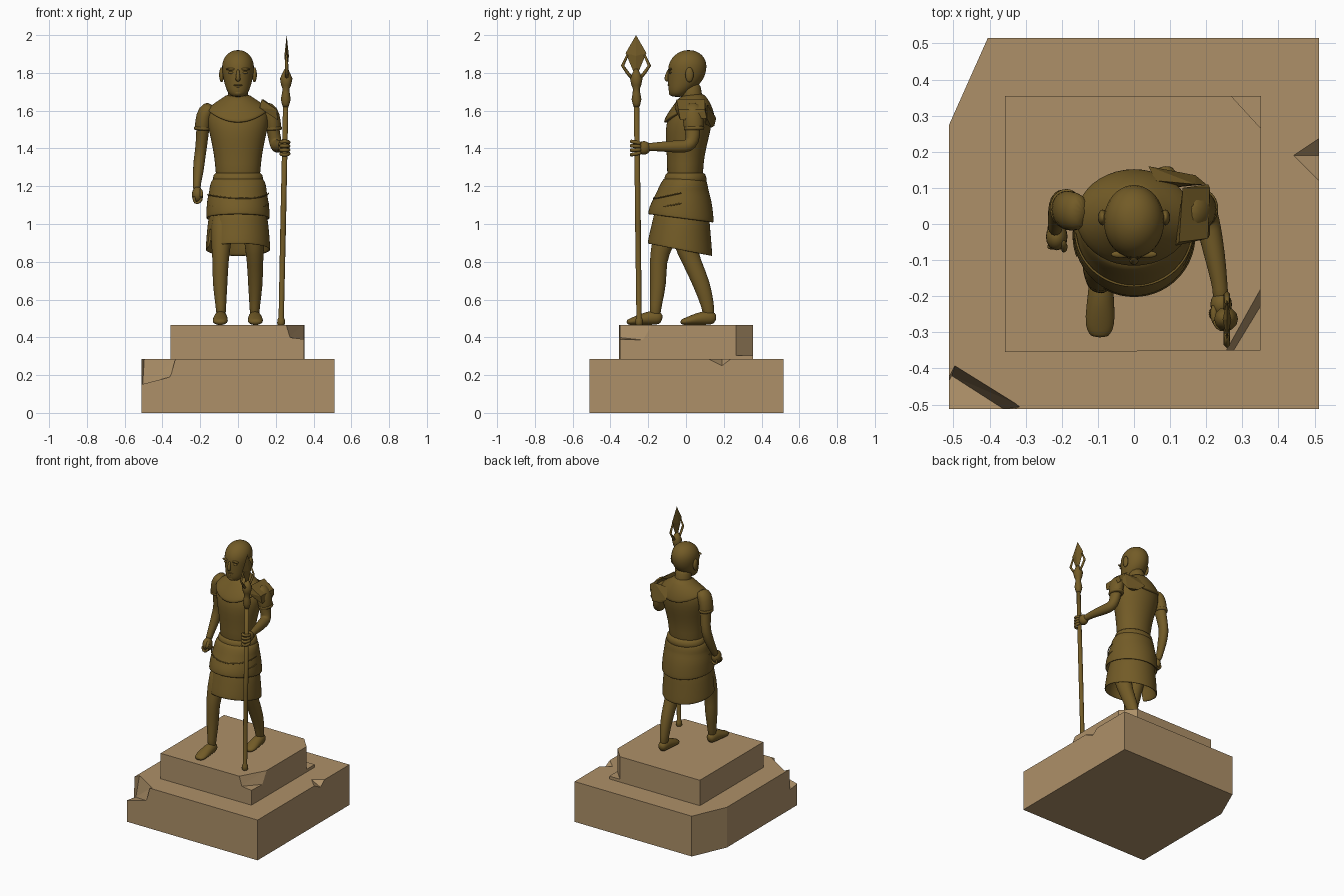
import bpy, bmesh
from math import sin, cos, pi
from mathutils import Vector, Matrix


def material(name, color):
    m = bpy.data.materials.new(name)
    m.diffuse_color = (*color, 1)
    return m


BRONZE = material("bronze", (0.17, 0.105, 0.02))
STONE = material("stone", (0.42, 0.28, 0.14))


def finish(name, bm, mat=BRONZE, smooth=True, sub=0):
    bmesh.ops.recalc_face_normals(bm, faces=bm.faces)
    for f in bm.faces:
        f.smooth = smooth
    me = bpy.data.meshes.new(name)
    bm.to_mesh(me)
    bm.free()
    me.materials.append(mat)
    ob = bpy.data.objects.new(name, me)
    bpy.context.collection.objects.link(ob)
    if sub:
        ob.modifiers.new("round", 'SUBSURF').levels = sub
        ob.modifiers["round"].render_levels = sub
    return ob


def skin(name, rings, sub):
    bm = bmesh.new()
    vs = [[bm.verts.new(p) for p in r] for r in rings]
    n = len(vs[0])
    for a, b in zip(vs, vs[1:]):
        for i in range(n):
            bm.faces.new((a[i], a[(i + 1) % n], b[(i + 1) % n], b[i]))
    bm.faces.new(vs[0])
    bm.faces.new(vs[-1])
    return finish(name, bm, sub=sub)


def loft(name, rings, sub=1, n=20):
    """Horizontal ellipses: cy, z, rx, ry, then optional tilt, sag and cx."""
    out = []
    for r in rings:
        cy, z, rx, ry, tilt, sag, cx = (list(r) + [0] * 3)[:7]
        out.append([(cx + rx * cos(a), cy + ry * sin(a), z + tilt * sin(a) - sag * sin(a) ** 2)
                    for a in (2 * pi * i / n for i in range(n))])
    return skin(name, out, sub)


def tube(name, pts, sub=1, n=10, ref=(1, 0, 0)):
    """Ellipses swept along a path: x, y, z, r1 (along ref), r2."""
    c = [Vector(p[:3]) for p in pts]
    out = []
    for i, p in enumerate(pts):
        d = (c[min(i + 1, len(c) - 1)] - c[max(i - 1, 0)]).normalized()
        u = Vector(ref)
        u = (u - d * u.dot(d)).normalized()
        v = d.cross(u)
        out.append([c[i] + u * p[3] * cos(a) + v * p[-1] * sin(a)
                    for a in (2 * pi * k / n for k in range(n))])
    return skin(name, out, sub)


def ball(name, loc, size):
    bm = bmesh.new()
    bmesh.ops.create_uvsphere(bm, u_segments=16, v_segments=10, radius=1,
                              matrix=Matrix.Translation(loc) @ Matrix.Diagonal((*size, 1)))
    return finish(name, bm)


def hull(name, pts, mat=STONE):
    bm = bmesh.new()
    for p in pts:
        bm.verts.new(p)
    bmesh.ops.convex_hull(bm, input=bm.verts)
    bmesh.ops.dissolve_limit(bm, angle_limit=0.01, verts=bm.verts, edges=bm.edges)
    return finish(name, bm, mat, smooth=False)


def cut(target, pts):
    c = hull(target.name + "_cutter", pts, target.data.materials[0])
    c.hide_render = True
    c.hide_viewport = True
    m = target.modifiers.new("chip", 'BOOLEAN')
    m.object, m.operation, m.solver = c, 'DIFFERENCE', 'EXACT'


def prism(poly, z0, z1):
    return [(x, y, z) for x, y in poly for z in (z0, z1)]


# Chipped two-step plinth
low = hull("lower_plinth", prism([(-.512, -.512), (.512, -.512), (.512, .515), (-.405, .515), (-.49, .29), (-.512, .275)], 0, .285))
cut(low, [(-.495, -.39, .3), (-.31, -.505, .3), (-.6, -.6, .3), (-.505, -.42, .14), (-.36, -.513, .19), (-.6, -.6, .14)])
cut(low, [(.44, .19, .286), (.53, .10, .286), (.53, .25, .286), (.53, .19, .24), (.53, .19, .32)])
up = hull("upper_plinth", prism([(-.357, -.355), (.35, -.35), (.352, .355), (-.357, .355)], .28, .465))
cut(up, prism([(.255, .37), (.365, .25), (.4, .4)], .305, .5))
cut(up, [(.24, -.37, .48), (.36, -.155, .48), (.27, -.36, .4), (.355, -.22, .385), (.45, -.45, .48), (.45, -.45, .38)])

# Legs and feet
tube("front_leg", [(-.09, -.165, .5, .026, .03), (-.09, -.162, .56, .027, .031), (-.096, -.145, .69, .042, .046),
     (-.092, -.15, .8, .042, .045), (-.09, -.125, .9, .055, .06), (-.08, -.06, 1.08, .07, .08)], n=14)
tube("rear_leg", [(.088, .122, .5, .026, .032), (.088, .118, .56, .027, .033), (.093, .085, .68, .041, .048),
     (.09, .03, .8, .043, .048), (.087, -.01, .9, .055, .065), (.08, -.02, 1.08, .07, .08)], n=14)
FOOT = [(.125, .495, .02, .022), (.15, .505, .034, .04), (.2, .502, .037, .037),
        (.26, .49, .043, .026), (.295, .482, .038, .018), (.315, .48, .022, .012)]
for name, x, dy, splay in (("front_foot", -.09, 0, -.03), ("rear_foot", .088, .285, .03)):
    tube(name, [(x + splay * (y - .125), dy - y, z, a, b) for y, z, a, b in FOOT], n=14)

# Kilt, hip wrap and belt, hollow underneath
kilt = loft("kilt", [(-.02, 1.12, .14, .14), (-.025, 1.02, .16, .15, -.005), (-.03, .93, .168, .165, -.02),
            (-.032, .87, .172, .172, -.033), (-.032, .862, .172, .172, -.033), (-.032, .864, .163, .163, -.033),
            (-.03, .93, .155, .15, -.02), (-.025, 1.04, .14, .13)], n=28)
cut(kilt, [(-.12, -.25, .84), (-.125, -.25, .97), (-.22, -.25, 1.0), (-.22, -.09, .98),
           (-.13, -.09, .97), (-.12, -.09, .8), (-.22, -.09, .8), (-.22, -.25, .8)])
loft("hip_wrap", [(-.005, 1.255, .13, .108), (-.01, 1.22, .145, .122), (-.014, 1.19, .152, .133), (-.016, 1.18, .151, .135),
     (-.02, 1.13, .163, .155, 0, 0, -.002), (-.025, 1.075, .168, .17, -.018), (-.027, 1.035, .17, .175, -.022),
     (-.027, 1.028, .168, .173, -.022), (-.027, 1.033, .155, .158, -.022), (-.02, 1.12, .14, .14)], n=28)
loft("belt", [(-.003, 1.215, .125, .1), (-.003, 1.218, .139, .117), (-.003, 1.268, .132, .11), (-.003, 1.272, .115, .09)])
# Fold lines of the wrap, rising towards one hip
for k, (z, r) in enumerate(((1.15, .004), (1.095, .005))):
    pts = []
    for i in range(15):
        a = pi + pi * i / 14
        pts.append((.163 * cos(a), -.02 + (.153 + .017 * k) * sin(a), z - .02 * sin(a * 1.5) + .015 * cos(a), r, r))
    tube("wrap_fold", pts, n=6, ref=(0, 0, 1))

# Torso and collar mantle
loft("torso", [(-.005, 1.2, .115, .09), (-.005, 1.28, .12, .097), (-.002, 1.36, .127, .1), (.005, 1.45, .145, .115),
     (.015, 1.53, .165, .125), (.03, 1.6, .165, .107), (.04, 1.645, .115, .085), (.035, 1.68, .055, .06)])
loft("collar", [(.03, 1.69, .057, .06, .008), (.032, 1.665, .085, .085, .008, .01), (.025, 1.64, .13, .118, .01, .035),
     (.018, 1.612, .163, .136, .008, .055), (.018, 1.603, .164, .137, .008, .06), (.018, 1.6, .155, .12, .008, .06)])

# Arms with sleeves
tube("lowered_arm", [(-.15, .03, 1.62, .04, .045), (-.178, .035, 1.585, .045, .052), (-.187, .045, 1.5, .034, .042),
     (-.195, .062, 1.4, .031, .036), (-.204, .06, 1.35, .031, .036), (-.21, .035, 1.28, .03, .033),
     (-.218, 0, 1.21, .02, .024), (-.218, -.02, 1.17, .022, .026)], n=14)
tube("raised_arm", [(.15, .03, 1.61, .04, .045), (.172, .03, 1.575, .042, .05), (.185, .035, 1.5, .035, .042),
     (.197, .035, 1.44, .034, .04), (.203, .015, 1.412, .034, .038), (.214, -.04, 1.41, .033, .034),
     (.23, -.12, 1.41, .027, .028), (.24, -.185, 1.408, .02, .021), (.24, -.215, 1.405, .025, .025)], n=14)
for name, s in (("lowered_sleeve", -1), ("raised_sleeve", 1)):
    tube(name, [(s * .135, .03, 1.63, .03, .045), (s * .172, .035, 1.6, .046, .057), (s * .185, .038, 1.54, .044, .056),
         (s * .188, .042, 1.5, .043, .052), (s * .188, .042, 1.495, .038, .047)], n=14)
    tube(name + "_cuff", [(s * .187, .042, 1.517, .04, .05), (s * .187, .042, 1.515, .048, .057),
         (s * .188, .043, 1.498, .047, .056), (s * .188, .043, 1.496, .04, .05)], n=14)

# Torn cloth plates over the raised shoulder
hull("torn_shoulder_top", [(.115, -.06, 1.615), (.125, -.05, 1.66), (.135, .1, 1.66), (.21, .1, 1.605), (.205, -.04, 1.605), (.21, -.03, 1.55), (.205, .11, 1.56)], BRONZE)
hull("torn_shoulder_back", [(.06, .12, 1.63), (.17, .11, 1.63), (.2, .11, 1.56), (.17, .135, 1.51), (.09, .15, 1.52), (.04, .16, 1.56), (.1, .1, 1.53)], BRONZE)

# Lowered fist
ball("fist", (-.214, -.035, 1.155), (.03, .038, .042))
for i in range(4):
    y = -.062 + i * .017
    tube("fist_finger", [(-.232, y, 1.15, .01, .01), (-.234, y, 1.12, .01, .01), (-.218, y, 1.108, .01, .01),
         (-.198, y, 1.12, .01, .01), (-.192, y, 1.14, .009, .009)], n=6, ref=(0, 1, 0))
tube("fist_thumb", [(-.205, -.04, 1.185, .012, .012), (-.19, -.065, 1.165, .011, .011), (-.196, -.076, 1.14, .008, .008)], n=8)

# Head, neck and features
tube("neck", [(0, .04, 1.62, .06, .06), (0, .03, 1.68, .054, .055), (0, .02, 1.76, .055, .058)], n=14)
loft("head", [(-.045, 1.672, .026, .03), (-.042, 1.685, .047, .046), (-.03, 1.71, .062, .064), (-.008, 1.745, .073, .088),
     (.004, 1.79, .082, .101), (.008, 1.84, .088, .105), (.012, 1.88, .076, .088), (.014, 1.908, .05, .058), (.014, 1.921, .018, .02)])
tube("nose", [(0, -.09, 1.82, .009, .008), (0, -.1, 1.79, .01, .01), (0, -.105, 1.767, .015, .014), (0, -.095, 1.755, .012, .008)], n=8)
ball("upper_lip", (0, -.087, 1.735, ), (.024, .011, .006))
ball("lower_lip", (0, -.083, 1.723), (.02, .011, .006))
ball("chin", (0, -.073, 1.695), (.025, .018, .018))
for s in (-1, 1):
    ball("ear", (s * .087, .018, 1.79), (.013, .022, .04))
    ball("brow", (s * .036, -.084, 1.82), (.028, .01, .007))
    ball("eye", (s * .035, -.083, 1.802), (.017, .008, .007))


# Spear, slightly leaning
def spear(t, r):
    k = (t - .465) / 1.535
    return (.228 + .032 * k, -.248 - .018 * k, t, r, r)


tube("spear_shaft", [spear(*p) for p in ((.462, .016), (.475, .021), (.495, .019), (.505, .014), (1.0, .015), (1.62, .014))], sub=0, n=12)
tube("spear_socket", [spear(*p) for p in ((1.62, .015), (1.635, .02), (1.66, .026), (1.695, .02), (1.715, .018),
     (1.735, .026), (1.77, .033), (1.79, .024), (1.82, .01))], sub=0, n=12)
bx, by = spear(1.88, 0)[:2]
hull("spear_blade", [(bx, by, 1.775), (bx, by - .055, 1.905), (bx, by + .055, 1.905), (bx, by, 2.0),
     (bx - .012, by, 1.89), (bx + .012, by, 1.89)], BRONZE)
for s in (-1, 1):
    tube("spear_barb", [(bx, by + s * .015, 1.765, .009, .009), (bx, by + s * .045, 1.8, .009, .009),
         (bx, by + s * .071, 1.838, .009, .009), (bx, by + s * .045, 1.895, .006, .006)], sub=0, n=4)

# Hand gripping the spear
hx, hy = spear(1.4, 0)[:2]
ball("gripping_palm", (hx - .006, hy + .036, 1.403), (.03, .036, .036))
for i in range(4):
    z = 1.372 + i * .02
    tube("gripping_finger", [(hx + .024 * cos(a), hy - .004 + .03 * sin(a), z + .004 * (i - 1.5) * -sin(a), .0105, .0105)
         for a in (pi * (.35 - .27 * k) for k in range(6))], n=8, ref=(0, 0, 1))
tube("gripping_thumb", [(hx - .022, hy + .04, 1.42, .012, .012), (hx - .03, hy, 1.425, .011, .011),
     (hx - .015, hy - .025, 1.422, .009, .009)], n=8, ref=(0, 0, 1))
